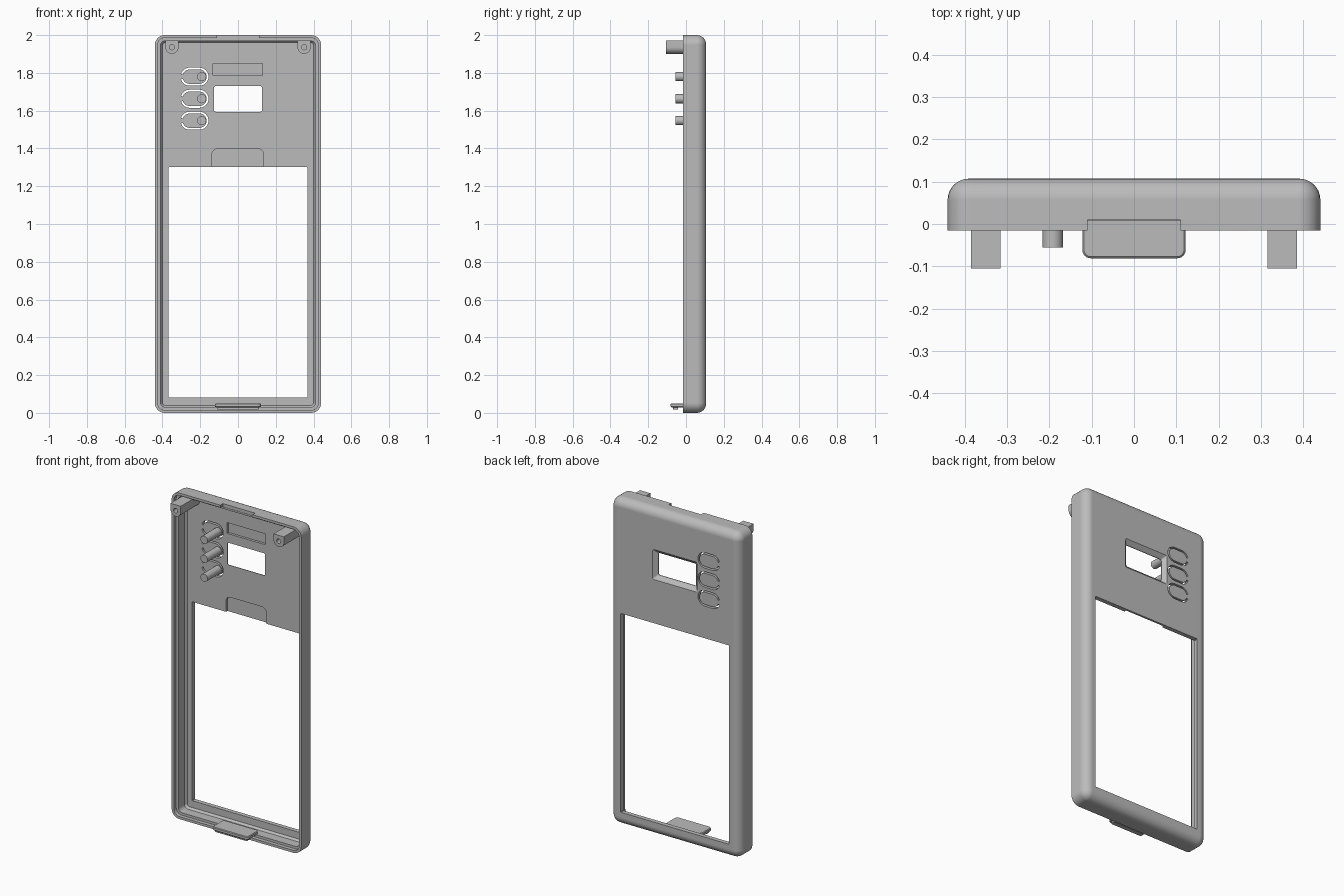
import bpy, bmesh, math

cube = bpy.data.objects.get("Cube")
if cube:
    bpy.data.objects.remove(cube, do_unlink=True)

grey = bpy.data.materials.new("light_grey_plastic")
grey.use_nodes = True
grey.diffuse_color = (0.5, 0.5, 0.5, 1)
grey.node_tree.nodes["Principled BSDF"].inputs["Base Color"].default_value = (0.5, 0.5, 0.5, 1)


def rounded(x0, x1, v0, v1, r, seg=6):
    """Outline of a rounded rectangle."""
    pts = []
    corners = ((x1 - r, v1 - r), (x0 + r, v1 - r), (x0 + r, v0 + r), (x1 - r, v0 + r))
    for i, (cx, cv) in enumerate(corners):
        for k in range(seg + 1):
            a = math.pi / 2 * (i + k / seg)
            pts.append((cx + r * math.cos(a), cv + r * math.sin(a)))
    return pts


def circle(cx, cv, r, n=24):
    return [(cx + r * math.cos(2 * math.pi * i / n), cv + r * math.sin(2 * math.pi * i / n))
            for i in range(n)]


def loft(name, rings, axis="y"):
    """Closed solid through (outline, depth) rings along an axis."""
    bm = bmesh.new()
    loops = []
    for pts, d in rings:
        loops.append([bm.verts.new((u, d, v) if axis == "y" else (u, v, d)) for u, v in pts])
    for a, b in zip(loops, loops[1:]):
        for i in range(len(a)):
            j = (i + 1) % len(a)
            bm.faces.new((a[i], a[j], b[j], b[i]))
    bm.faces.new(loops[0])
    bm.faces.new(loops[-1])
    bmesh.ops.recalc_face_normals(bm, faces=bm.faces)
    mesh = bpy.data.meshes.new(name)
    bm.to_mesh(mesh)
    bm.free()
    mesh.materials.append(grey)
    obj = bpy.data.objects.new(name, mesh)
    bpy.context.collection.objects.link(obj)
    return obj


def prism(name, pts, d0, d1, axis="y"):
    return loft(name, [(pts, d0), (pts, d1)], axis)


def activate(obj):
    bpy.ops.object.select_all(action="DESELECT")
    obj.select_set(True)
    bpy.context.view_layer.objects.active = obj


def cut(obj, cutter):
    cutter.hide_render = True
    mod = obj.modifiers.new("cut", "BOOLEAN")
    mod.operation, mod.solver, mod.object = "DIFFERENCE", "EXACT", cutter
    activate(obj)
    bpy.ops.object.modifier_apply(modifier=mod.name)
    bpy.data.objects.remove(cutter, do_unlink=True)


def smooth(obj):
    activate(obj)
    bpy.ops.object.shade_smooth_by_angle(angle=math.radians(30))
    mod = obj.modifiers.new("clean_normals", "WEIGHTED_NORMAL")
    mod.keep_sharp = True


W, H, FRONT, BACK, FLOOR, R = 0.44, 2.0, -0.015, 0.107, 0.08, 0.05


def inset(d, r):
    return rounded(-W + d, W - d, d, H - d, r)


# Case shell with rounded back edge
rings = [(inset(0, R + 0.002), FRONT)]
for k in range(9):
    t = math.pi / 2 * k / 8
    d = R * (1 - math.cos(t))
    rings.append((inset(d, R + 0.002 - d), BACK - R + R * math.sin(t)))
shell = loft("case_shell", rings)

# Hollow interior and stepped lip
cut(shell, loft("cavity", [(inset(0.03, 0.025), -0.1), (inset(0.03, 0.025), 0.066),
                           (inset(0.04, 0.015), FLOOR)]))
cut(shell, prism("lip_step", inset(0.015, 0.037), -0.1, 0.008))

# Large opening and flared small window
cut(shell, prism("large_opening", rounded(-0.368, 0.368, 0.082, 1.302, 0.003, 1), 0.0, 0.2))
small = [(rounded(-0.127 - e, 0.127 + e, 1.594 - e, 1.73 + e, 0.008, 3), y)
         for e, y in ((0, 0.05), (0, 0.084), (0.024, BACK), (0.028, BACK + 0.004))]
cut(shell, loft("small_window", small))

# Shallow recesses inside the back plate
cut(shell, prism("label_recess", rounded(-0.132, 0.13, 1.785, 1.851, 0.004, 2), 0.05, 0.095))
cut(shell, prism("finger_recess", rounded(-0.138, 0.136, 1.2, 1.398, 0.03), 0.05, 0.094))

# Clip notch in the top lip
cut(shell, prism("clip_notch", rounded(-0.11, 0.11, 1.98, 2.1, 0.001, 1), -0.1, 0.01))

# Flexible buttons: open slits, hinged on the right, each with a post
for n, z in enumerate((1.78, 1.663, 1.547)):
    def arc(r):
        right = [(-0.204 + r * math.cos(a), z + r * math.sin(a))
                 for a in (math.radians(-90 + 15 * i) for i in range(13))]
        start = [(-0.256 + r * math.cos(a), z + r * math.sin(a))
                 for a in (math.radians(198 + 12 * i) for i in range(7))]
        end = [(x, 2 * z - v) for x, v in reversed(start)]
        return start + right + end
    cut(shell, prism("slit", arc(0.048) + arc(0.038)[::-1], 0.0, 0.2))
    post = prism(f"button_post_{n + 1}", circle(-0.192, z, 0.024), -0.055, FLOOR + 0.005)
    smooth(post)
smooth(shell)

# Screw bosses joined to the top wall
for side, x in (("left", 0.35), ("right", -0.35)):
    r, z = 0.035, 1.936
    outline = [(x + r * math.cos(a), z + r * math.sin(a))
               for a in (math.pi + math.pi * i / 14 for i in range(15))]
    outline += [(x + r, 1.972), (x - r, 1.972)]
    boss = prism(f"screw_boss_{side}", outline, -0.105, FLOOR + 0.005)
    cut(boss, prism("screw_hole", circle(x, z, 0.014, 20), -0.2, 0.03))
    smooth(boss)

# Bottom clip tongue with a catch ridge underneath
tongue = loft("clip_tongue", [
    (rounded(-0.122 + e, 0.122 - e, -0.081 + e, 0.03 - e, 0.02 - e), z)
    for e, z in ((0.004, 0.029), (0, 0.033), (0, 0.046), (0.004, 0.05))], "z")
smooth(tongue)
ridge = prism("clip_ridge", rounded(-0.108, 0.108, -0.07, -0.042, 0.005, 3), 0.018, 0.032, "z")
smooth(ridge)
